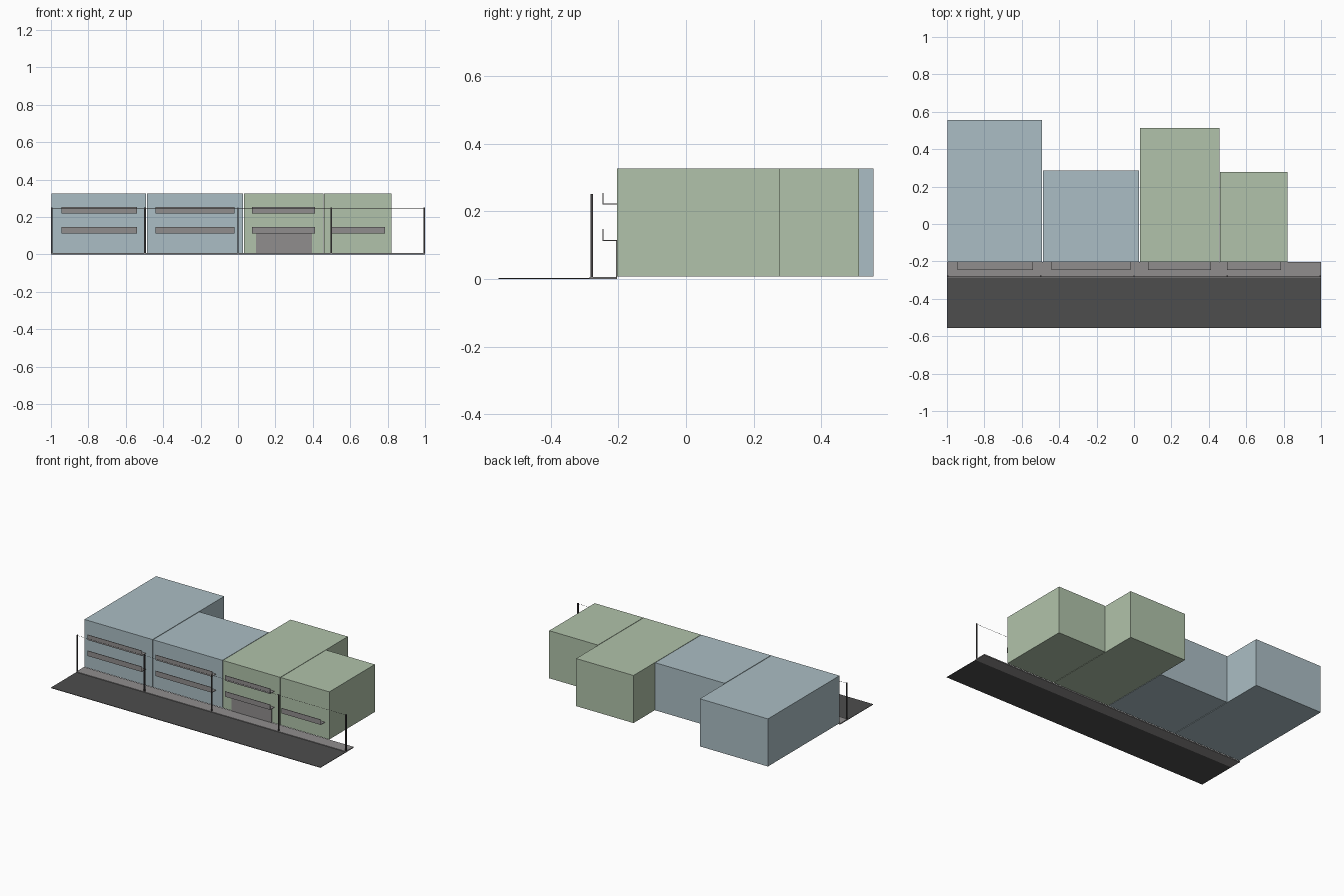
import bpy

cube = bpy.data.objects.get("Cube")
if cube:
    bpy.data.objects.remove(cube, do_unlink=True)


def material(name, rgb):
    m = bpy.data.materials.new(name)
    m.use_nodes = True
    m.diffuse_color = (*rgb, 1)
    m.node_tree.nodes["Principled BSDF"].inputs["Base Color"].default_value = (*rgb, 1)
    return m


BLUE = material("pale_blue", (0.41, 0.515, 0.555))
GREEN = material("pale_green", (0.44, 0.545, 0.405))
GREY = material("warm_grey", (0.28, 0.27, 0.27))
ASPHALT = material("asphalt", (0.075, 0.075, 0.075))
METAL = material("dark_metal", (0.06, 0.055, 0.058))


def box(name, xs, ys, zs, mat):
    """Box spanning the given (min, max) range on each axis."""
    verts = [(x, y, z) for x in xs for y in ys for z in zs]
    faces = [(0, 1, 3, 2), (4, 6, 7, 5), (0, 4, 5, 1),
             (2, 3, 7, 6), (0, 2, 6, 4), (1, 5, 7, 3)]
    mesh = bpy.data.meshes.new(name)
    mesh.from_pydata(verts, [], faces)
    mesh.materials.append(mat)
    ob = bpy.data.objects.new(name, mesh)
    bpy.context.collection.objects.link(ob)
    return ob


FACADE = -0.204
KERB = -0.285

# Street and pavement
box("road", (-1, 1), (-0.555, KERB), (0, 0.003), ASPHALT)
box("pavement", (-1, 1), (KERB, FACADE), (0, 0.007), GREY)

# Building blocks: x range, back, colour, balcony x range, balcony floor heights
blocks = [
    ((-0.996, -0.491), 0.555, BLUE, (-0.945, -0.54), (0.113, 0.22)),
    ((-0.487, 0.028), 0.286, BLUE, (-0.44, -0.02), (0.113, 0.22)),
    ((0.031, 0.456), 0.512, GREEN, (0.075, 0.412), (0.113, 0.22)),
    ((0.459, 0.82), 0.278, GREEN, (0.497, 0.787), (0.113,)),
]
for i, (xs, back, mat, bal, floors) in enumerate(blocks, 1):
    box(f"building_{i}", xs, (FACADE, back), (0.008, 0.327), mat)
    for j, z in enumerate(floors, 1):
        box(f"balcony_floor_{i}_{j}", bal, (-0.247, FACADE), (z, z + 0.003), GREY)
        box(f"balcony_front_{i}_{j}", bal, (-0.247, -0.244), (z, z + 0.035), GREY)

# Wide entrance panel
box("entrance_door", (0.095, 0.395), (FACADE - 0.003, FACADE), (0.007, 0.113), GREY)

# Street poles and the wire between their tops
POLE_Y, HALF = -0.279, 0.0035
for i in range(5):
    x = (i - 2) * 0.498
    box(f"pole_{i + 1}", (x - HALF, x + HALF), (POLE_Y - HALF, POLE_Y + HALF),
        (0.005, 0.252), METAL)
box("overhead_wire", (-0.996, 0.996), (POLE_Y - 0.0005, POLE_Y + 0.0005),
    (0.247, 0.248), METAL)
